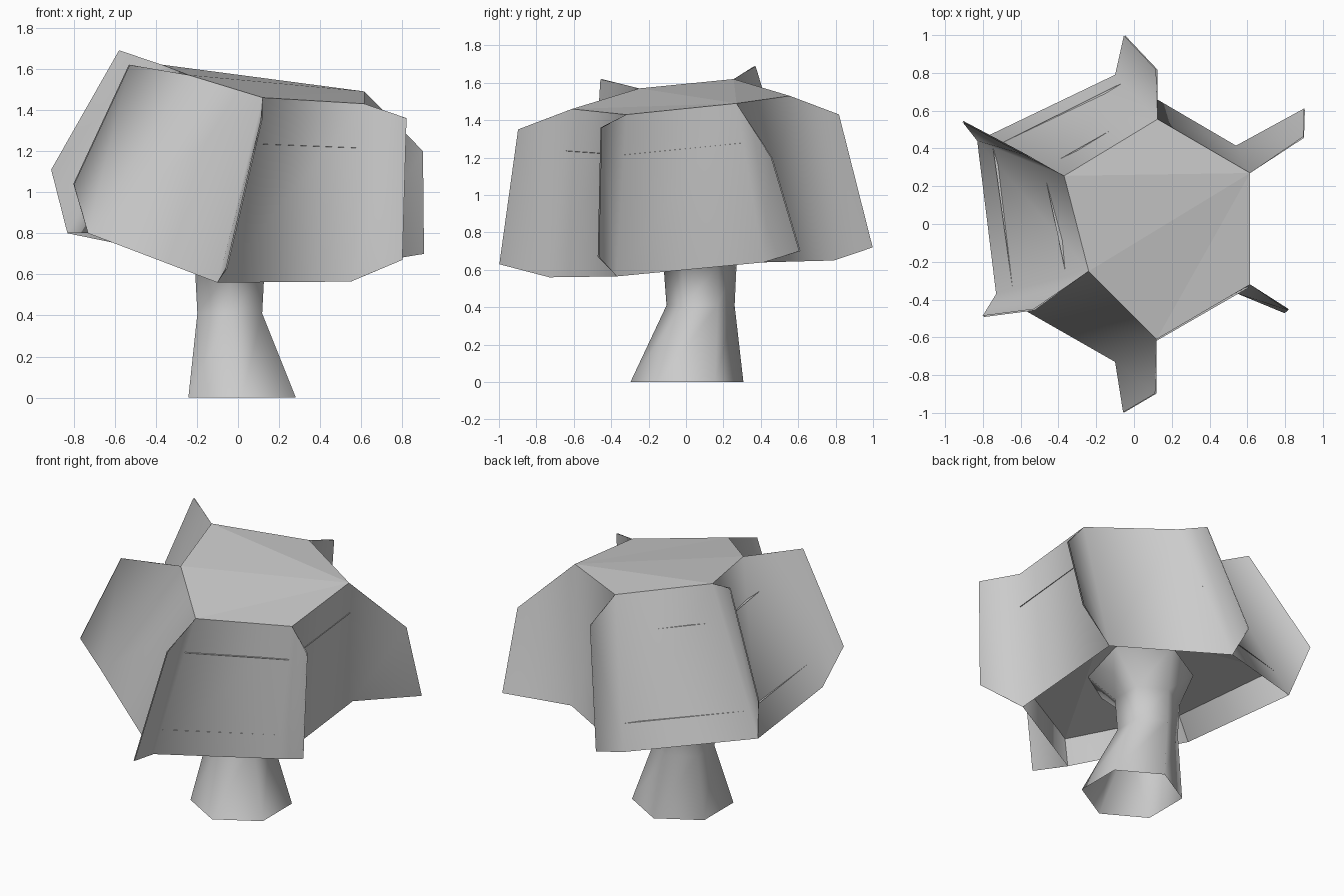
import bpy
import math
from mathutils import Vector

cube = bpy.data.objects.get("Cube")
if cube:
    bpy.data.objects.remove(cube, do_unlink=True)

# Single plain material
grey = bpy.data.materials.new("plain_grey")
grey.use_nodes = True
colour = (0.6, 0.6, 0.6, 1.0)
grey.diffuse_color = colour
for node in grey.node_tree.nodes:
    if node.type == "BSDF_PRINCIPLED":
        node.inputs["Base Color"].default_value = colour


def make_object(name, verts, faces, smooth=False):
    mesh = bpy.data.meshes.new(name)
    mesh.from_pydata([tuple(v) for v in verts], [], faces)
    mesh.materials.append(grey)
    for poly in mesh.polygons:
        poly.use_smooth = smooth
    mesh.update()
    obj = bpy.data.objects.new(name, mesh)
    bpy.context.collection.objects.link(obj)
    return obj


def fan(count, hub, flip=False):
    """Triangles spreading from one corner of a ring."""
    ring = [(hub + i) % count for i in range(count)]
    tris = [(hub, ring[i], ring[i + 1]) for i in range(1, count - 1)]
    return [t[::-1] for t in tris] if flip else tris


# Canopy corners, clockwise from above: top, bottom, fin top, fin bottom
corners = [[Vector(p) for p in corner] for corner in (
    ((-.37, .255, 1.62), (-.83, .44, .8), (-.58, .37, 1.69), (-.91, .545, 1.11)),
    ((.125, .555, 1.53), (-.1, .79, .65), (.12, .82, 1.43), (-.05, 1, .72)),
    ((.615, .27, 1.49), (.54, .415, .64), (.9, .46, 1.2), (.905, .61, .7)),
    ((.615, -.32, 1.43), (.55, -.37, .565), (.82, -.455, 1.36), (.8, -.47, .67)),
    ((.12, -.61, 1.46), (-.1, -.73, .56), (.115, -.9, 1.35), (-.055, -1, .63)),
    ((-.24, -.25, 1.57), (-.73, -.37, .8), (-.53, -.455, 1.62), (-.8, -.49, 1.04)),
)]
sides = len(corners)
tops = [c[0] for c in corners]
bottoms = [c[1] for c in corners]

# Side panels, each bending outward into a thin fin at both ends;
# both fins split from outer top to inner bottom so neighbours stay parallel
panel_faces = [(0, 1, 5), (0, 5, 4), (1, 2, 6, 5), (2, 3, 6), (3, 7, 6)]
for i in range(sides):
    a, b = corners[i], corners[(i + 1) % sides]
    gap = (b[0] - a[0]).normalized() * 0.004
    upper = [a[2] + gap, a[0], b[0], b[2] - gap]
    lower = [a[3] + gap, a[1], b[1], b[3] - gap]
    make_object(f"canopy_panel_{i + 1}", upper + lower, panel_faces, smooth=True)

# Flat crown, and an underside recessed above the panel rims
make_object("canopy_top", tops, fan(sides, 2, flip=True))
recessed = [t.lerp(b, 0.82) for t, b in zip(tops, bottoms)]
make_object("canopy_underside", recessed, fan(sides, 2))

# Inner layer whose rim just shows through the front and left panels
shift = Vector((.006, -.006, 0))
layer = [t.lerp(b, 0.25) + shift for t, b in zip(tops, bottoms)]
make_object("canopy_inner_layer", layer, fan(sides, 2, flip=True))

# Six-sided trunk, open at the foot: centre x, centre y, height, radius
levels = [(.02, .005, 0, .302), (-.04, .078, .41, .182),
          (-.04, .075, .62, .195), (.02, .02, .84, .36)]
verts, faces = [], []
for x, y, z, radius in levels:
    for k in range(6):
        angle = math.radians(30 + 60 * k)
        verts.append((x + radius * math.cos(angle), y + radius * math.sin(angle), z))
for row in range(len(levels) - 1):
    for k in range(6):
        n = (k + 1) % 6
        low, high = row * 6, row * 6 + 6
        faces.append((low + k, low + n, high + n, high + k))
make_object("trunk", verts, faces, smooth=True)
